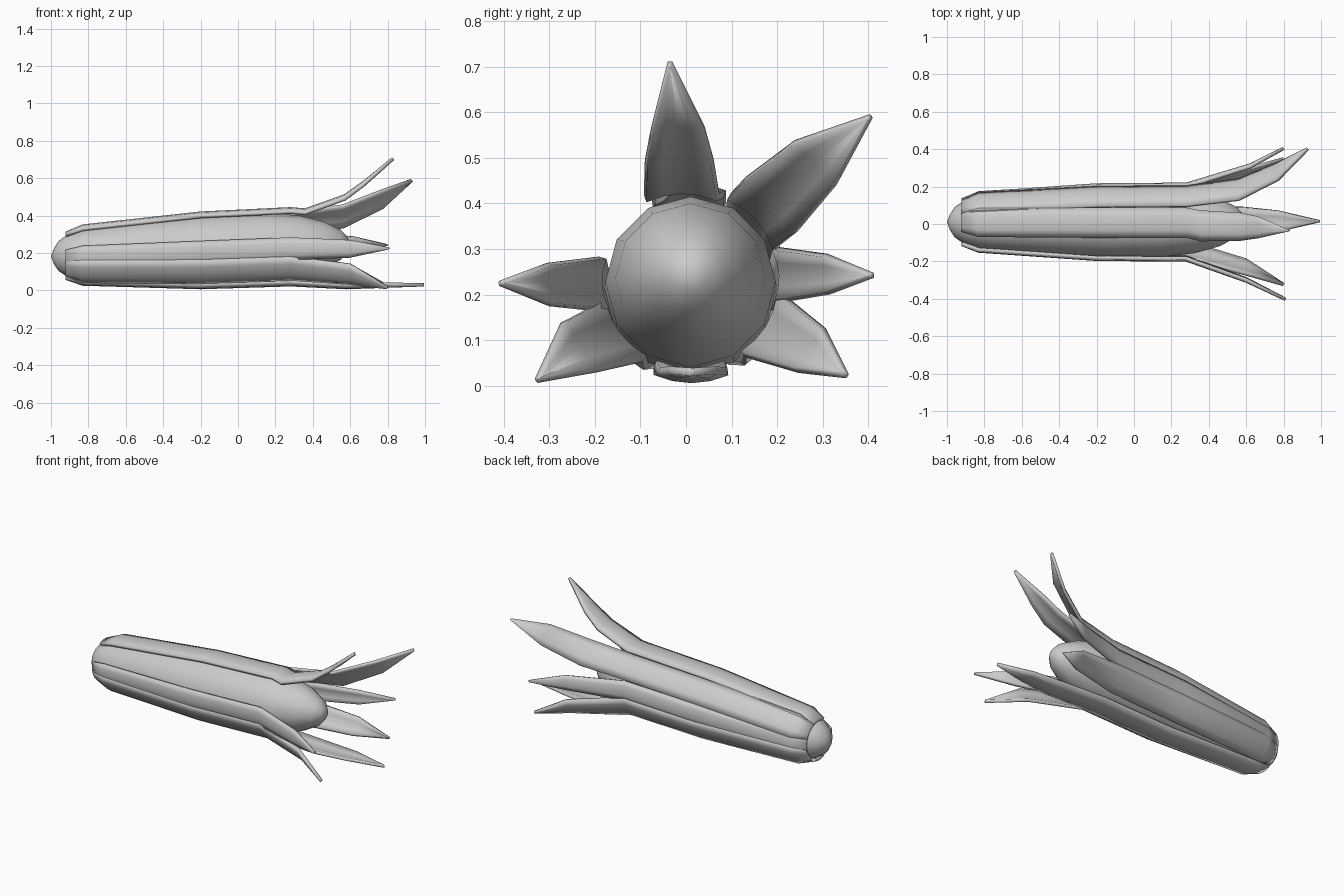
import bpy, bmesh, math
from mathutils import Vector

if "Cube" in bpy.data.objects:
    bpy.data.objects.remove(bpy.data.objects["Cube"])


def axis(x):
    # gently rising centre line of the cob
    return Vector((x, 0.01, 0.222 + 0.04 * x))


def finish(name, bm):
    bmesh.ops.recalc_face_normals(bm, faces=bm.faces)
    me = bpy.data.meshes.new(name)
    bm.to_mesh(me)
    bm.free()
    ob = bpy.data.objects.new(name, me)
    bpy.context.collection.objects.link(ob)
    return ob


def smooth(ob, degrees):
    bpy.ops.object.select_all(action='DESELECT')
    ob.select_set(True)
    bpy.context.view_layer.objects.active = ob
    bpy.ops.object.shade_smooth_by_angle(angle=math.radians(degrees))


# Cob: twelve-sided lathe with rounded ends
profile = [(-0.985, 0.04), (-0.96, 0.08), (-0.91, 0.115), (-0.83, 0.145), (-0.5, 0.172),
           (-0.15, 0.19), (0.15, 0.187), (0.33, 0.165), (0.46, 0.128), (0.55, 0.08), (0.585, 0.04)]
bm = bmesh.new()
rings = []
for x, r in profile:
    ring = []
    for i in range(12):
        a = i * math.tau / 12
        ring.append(bm.verts.new(axis(x) + Vector((0, r * math.cos(a), r * math.sin(a)))))
    rings.append(ring)
for p, q in zip(rings, rings[1:]):
    for i in range(12):
        j = (i + 1) % 12
        bm.faces.new((p[i], p[j], q[j], q[i]))
for ring, x in ((rings[0], -1.0), (rings[-1], 0.6)):
    tip = bm.verts.new(axis(x))
    for i in range(12):
        bm.faces.new((ring[i], ring[(i + 1) % 12], tip))
smooth(finish("cob", bm), 60)


# Husk leaves: curved strips hugging the cob, then flaring to a point
def husk_leaf(name, degrees, half, flare, tip):
    a = math.radians(degrees)
    out = Vector((0, math.cos(a), math.sin(a)))
    side = Vector((0, -math.sin(a), math.cos(a)))
    stations = [(axis(x) + out * r, half * k) for x, r, k in
                ((-0.92, 0.12, 0.6), (-0.83, 0.155, 0.95), (-0.2, 0.199, 1.0), (0.28, 0.203, 1.0))]
    stations += [(Vector(p[:3]), p[3]) for p in flare]
    stations.append((Vector(tip), 0.003))
    bm = bmesh.new()
    rows = []
    for c, h in stations:
        rows.append([bm.verts.new(c + side * h * u - out * 0.22 * h * u * u)
                     for u in (-1, -0.5, 0, 0.5, 1)])
    for p, q in zip(rows, rows[1:]):
        for i in range(4):
            bm.faces.new((p[i], p[i + 1], q[i + 1], q[i]))
    ob = finish(name, bm)
    mod = ob.modifiers.new("thickness", 'SOLIDIFY')
    mod.thickness = 0.018
    mod.offset = 0
    smooth(ob, 40)


husk_leaf("top_leaf", 91, 0.078, [(0.36, -0.01, 0.43, 0.08), (0.57, -0.015, 0.505, 0.073),
          (0.67, -0.018, 0.575, 0.056)], (0.83, -0.035, 0.705))
husk_leaf("upper_back_leaf", 43, 0.076, [(0.56, 0.195, 0.405, 0.08), (0.77, 0.29, 0.495, 0.065)],
          (0.93, 0.402, 0.588))
husk_leaf("back_leaf", 3, 0.058, [(0.62, 0.315, 0.245, 0.042)], (0.80, 0.405, 0.242))
husk_leaf("lower_back_leaf", -32, 0.078, [(0.62, 0.28, 0.075, 0.055)], (0.80, 0.348, 0.025))
husk_leaf("bottom_leaf", -90, 0.078, [(0.58, 0.015, 0.015, 0.075), (0.77, 0.015, 0.022, 0.055)],
          (0.995, 0.015, 0.03))
husk_leaf("lower_front_leaf", 217, 0.078, [(0.6, -0.24, 0.08, 0.065)], (0.80, -0.323, 0.015))
husk_leaf("front_leaf", 183, 0.058, [(0.6, -0.305, 0.222, 0.045)], (0.81, -0.403, 0.225))
